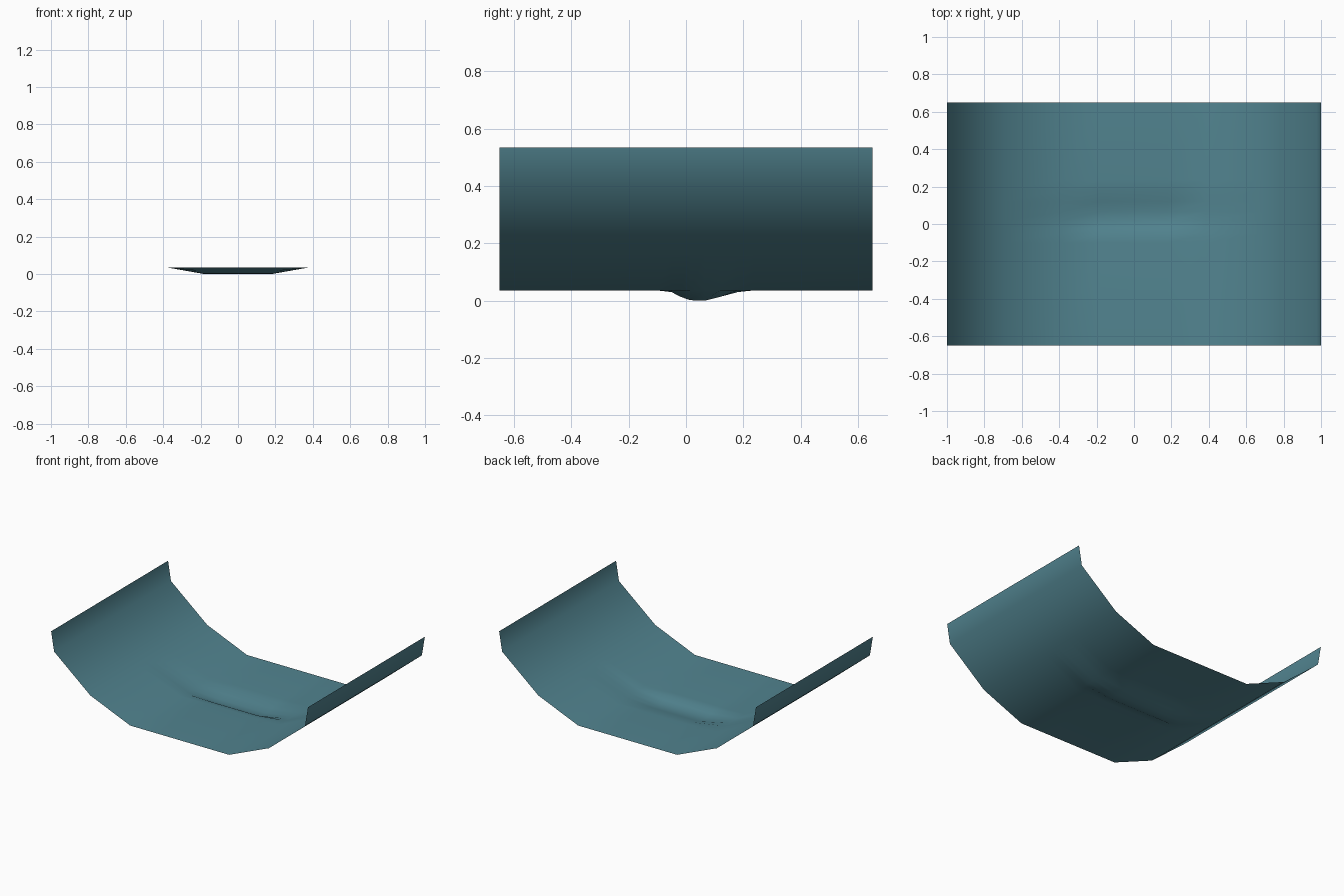
import bpy, bmesh

if "Cube" in bpy.data.objects:
    bpy.data.objects.remove(bpy.data.objects["Cube"])

# One flat colour
teal = bpy.data.materials.new("dusty_teal")
teal.diffuse_color = (0.084, 0.231, 0.279, 1.0)
teal.use_nodes = True
teal.node_tree.nodes["Principled BSDF"].inputs["Base Color"].default_value = teal.diffuse_color

FLOOR = 0.036   # height of the flat bottom of the sheet

# Right half of the cross-section (x, z), mirrored to the left
half = [(0.18, FLOOR), (0.385, FLOOR), (0.695, 0.165), (0.977, 0.398), (1.0, 0.535)]
section = [(-x, z) for x, z in reversed(half)] + half

# Rows along the sheet: (y, depth of the dent in that row)
rows = [(-0.65, 0), (-0.10, 0), (-0.05, 0.006), (-0.02, 0.022), (0.015, 0.034),
        (0.065, 0.036), (0.12, 0.022), (0.18, 0.006), (0.235, 0), (0.65, 0)]

# Curved sheet with a pressed dent in the middle of its floor
bm = bmesh.new()
grid = [[bm.verts.new((x, y, z - (depth if abs(x) < 0.2 else 0))) for x, z in section]
        for y, depth in rows]
for a, b in zip(grid, grid[1:]):
    for i in range(len(section) - 1):
        face = bm.faces.new((a[i], a[i + 1], b[i + 1], b[i]))
        face.smooth = True

mesh = bpy.data.meshes.new("curved_sheet")
bm.to_mesh(mesh)
bm.free()
mesh.materials.append(teal)
sheet = bpy.data.objects.new("curved_sheet", mesh)
bpy.context.collection.objects.link(sheet)
